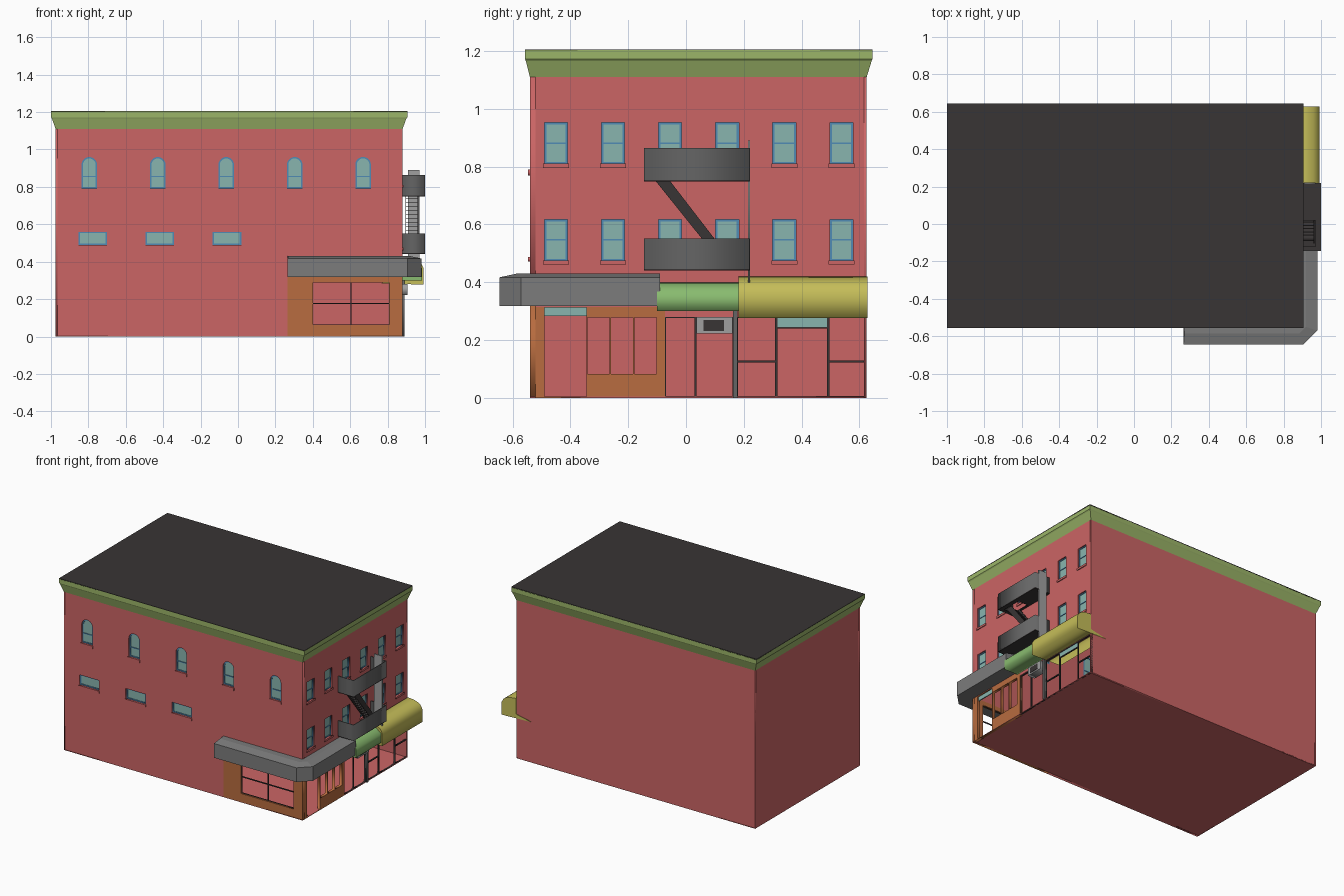
import bpy, bmesh, math
from mathutils import Matrix

if "Cube" in bpy.data.objects:
    bpy.data.objects.remove(bpy.data.objects["Cube"])


def mat(name, r, g, b):
    m = bpy.data.materials.new(name)
    m.diffuse_color = (r, g, b, 1)
    m.use_nodes = True
    m.node_tree.nodes["Principled BSDF"].inputs["Base Color"].default_value = m.diffuse_color
    return m


RED = mat("brick_red", 0.60, 0.13, 0.13)
GREEN = mat("cornice_green", 0.33, 0.46, 0.14)
SIGN = mat("sign_green", 0.25, 0.50, 0.16)
TEAL = mat("glass_teal", 0.25, 0.46, 0.43)
BLUE = mat("frame_blue", 0.08, 0.26, 0.46)
ORANGE = mat("shop_orange", 0.48, 0.15, 0.05)
YELLOW = mat("awning_yellow", 0.56, 0.51, 0.10)
GREY = mat("awning_grey", 0.20, 0.20, 0.20)
LIGHT = mat("light_grey", 0.35, 0.35, 0.35)
IRON = mat("iron", 0.13, 0.13, 0.13)
DARK = mat("dark", 0.04, 0.035, 0.035)

AXES = {  # extrusion axis -> rotation: outlines are (y,z), (x,z) or (x,y)
    'x': Matrix(((0, 0, 1), (1, 0, 0), (0, 1, 0))),
    'y': Matrix(((1, 0, 0), (0, 0, -1), (0, 1, 0))),
    'z': Matrix.Identity(3),
}


def panel(name, axis, loops, d0, d1, material):
    """Flat outlines (nested ones become holes) extruded from d0 to d1 along an axis."""
    cu = bpy.data.curves.new(name, 'CURVE')
    cu.dimensions, cu.fill_mode = '2D', 'BOTH'
    cu.extrude = abs(d1 - d0) / 2
    for pts in loops:
        s = cu.splines.new('POLY')
        s.points.add(len(pts) - 1)
        for p, (u, v) in zip(s.points, pts):
            p.co = (u, v, 0, 1)
        s.use_cyclic_u = True
    ob = bpy.data.objects.new(name, cu)
    bpy.context.collection.objects.link(ob)
    mw = AXES[axis].to_4x4()
    mw['xyz'.index(axis)][3] = (d0 + d1) / 2
    ob.matrix_world = mw
    cu.materials.append(material)
    bpy.ops.object.select_all(action='DESELECT')
    ob.select_set(True)
    bpy.context.view_layer.objects.active = ob
    bpy.ops.object.convert(target='MESH')
    return bpy.context.object


def loft(name, rings, material, cap=True):
    bm = bmesh.new()
    vs = [[bm.verts.new((x, y, z)) for x, y in pts] for pts, z in rings]
    n = len(vs[0])
    for a, b in zip(vs, vs[1:]):
        for i in range(n):
            bm.faces.new((a[i], a[(i + 1) % n], b[(i + 1) % n], b[i]))
    if cap:
        bm.faces.new(vs[0][::-1])
        bm.faces.new(vs[-1])
    bmesh.ops.recalc_face_normals(bm, faces=bm.faces)
    me = bpy.data.meshes.new(name)
    bm.to_mesh(me)
    bm.free()
    me.materials.append(material)
    bpy.context.collection.objects.link(bpy.data.objects.new(name, me))


def rect(a, b, c, d):
    """Rectangle from u range a..b and v range c..d."""
    return [(a, c), (b, c), (b, d), (a, d)]


def arch(u, w, z0, z1):
    r = w / 2
    arc = [(u + r * math.cos(math.pi * i / 10), z1 - r + r * math.sin(math.pi * i / 10)) for i in range(11)]
    return [(u - r, z0), (u + r, z0)] + arc


X0, X1, Y0, Y1, T = -0.975, 0.88, -0.54, 0.625, 0.02

# Window layout
arch_u = [-0.795 + 0.366 * i for i in range(5)]
slot_u = [-0.777 + 0.359 * i for i in range(3)]
side_u = [-0.45 + 0.1975 * i for i in range(6)]
side_z = (0.475, 0.81)
front_open = [arch(u, 0.084, 0.79, 0.96) for u in arch_u] + \
             [rect(u - 0.077, u + 0.077, 0.488, 0.56) for u in slot_u]
side_open = [rect(u - 0.04, u + 0.04, z, z + 0.142) for u in side_u for z in side_z]

# Hollow brick shell
panel("front_wall", 'y', [[(X0, 0), (0.265, 0), (0.265, 0.32), (X1, 0.32), (X1, 1.12), (X0, 1.12)]] + front_open,
      Y0, Y0 + T, RED)
panel("right_wall", 'x', [[(Y0 + T, 0.315), (-0.073, 0.315), (-0.073, 0.28), (Y1 - 0.01, 0.28),
                           (Y1 - 0.01, 1.12), (Y0 + T, 1.12)]] + side_open, X1 - T, X1, RED)
panel("back_wall", 'y', [rect(X0, X1, 0, 1.12)], Y1 - 0.01, Y1, RED)
panel("left_wall", 'x', [rect(Y0, Y1, 0, 1.12)], X0, X0 + 0.01, RED)
panel("floor", 'z', [rect(X0, X1, Y0, Y1)], 0, 0.004, RED)

# Cornice and roof
top = rect(-1, 0.905, -0.557, 0.645)
loft("cornice", [(rect(X0, X1, Y0, Y1), 1.11), (rect(-0.995, 0.9, -0.554, 0.642), 1.165), (top, 1.172), (top, 1.203)],
     GREEN, cap=False)
panel("roof", 'z', [top], 1.199, 1.205, DARK)

# Upper windows: frames with a cross bar, glass, sills
frames = []
for u in arch_u:
    frames += [arch(u, 0.084, 0.79, 0.96), rect(u - 0.034, u + 0.034, 0.798, 0.853), arch(u, 0.068, 0.859, 0.952)]
for u in slot_u:
    frames += [rect(u - 0.077, u + 0.077, 0.488, 0.56), rect(u - 0.068, u + 0.068, 0.496, 0.553)]
panel("front_window_frames", 'y', frames, Y0 + 0.008, Y0 + T, BLUE)
panel("front_window_glass", 'y', front_open, Y0 + 0.012, Y0 + 0.016, TEAL)
panel("front_sills", 'y', [rect(u - 0.046, u + 0.046, 0.77, 0.79) for u in arch_u] +
      [rect(u - 0.08, u + 0.08, 0.472, 0.488) for u in slot_u], Y0 - 0.006, Y0 + 0.01, RED)
frames = []
for u in side_u:
    for z in side_z:
        frames += [rect(u - 0.04, u + 0.04, z, z + 0.142), rect(u - 0.033, u + 0.033, z + 0.006, z + 0.069),
                   rect(u - 0.033, u + 0.033, z + 0.074, z + 0.136)]
panel("side_window_frames", 'x', frames, X1 - 0.008, X1 - T, BLUE)
panel("side_window_glass", 'x', side_open, X1 - 0.016, X1 - 0.012, TEAL)
panel("side_sills", 'x', [rect(u - 0.045, u + 0.045, z - 0.014, z) for u in side_u for z in side_z],
      X1 - 0.01, X1 + 0.006, RED)

# Orange corner shop with open windows
panel("corner_shop_front", 'y', [rect(0.265, X1, 0, 0.32), rect(0.40, 0.81, 0.062, 0.29)], Y0, Y0 + T, ORANGE)
panel("corner_shop_bars", 'y', [rect(0.40, 0.81, 0.062, 0.29)] +
      [rect(a, a + 0.2, c, c + 0.108) for a in (0.402, 0.608) for c in (0.065, 0.18)], Y0 + 0.008, Y0 + 0.014, DARK)
panel("corner_shop_side", 'x', [rect(Y0 + T, -0.073, 0, 0.315), rect(-0.49, -0.345, 0.004, 0.312)] +
      [rect(a, a + 0.076, 0.082, 0.278) for a in (-0.341, -0.259, -0.178)], X1 - T, X1, ORANGE)
panel("corner_door_transom", 'x', [rect(-0.49, -0.345, 0.283, 0.313)], X1 - 0.015, X1 - 0.008, TEAL)

# Dark-framed shop fronts
panel("shop_frames", 'x', [rect(-0.073, Y1, 0, 0.28)] +
      [rect(a, b, c, d) for a, b, c, d in (
          (-0.07, 0.03, 0.006, 0.276), (0.036, 0.16, 0.006, 0.276), (0.18, 0.308, 0.006, 0.123),
          (0.18, 0.308, 0.13, 0.276), (0.316, 0.488, 0.006, 0.24), (0.316, 0.488, 0.246, 0.276),
          (0.496, 0.621, 0.006, 0.123), (0.496, 0.621, 0.13, 0.276))], X1 - 0.012, X1 - 0.003, DARK)
panel("shop_transom", 'x', [rect(0.316, 0.488, 0.246, 0.276)], X1 - 0.01, X1 - 0.006, TEAL)
panel("drain_pipe", 'x', [rect(0.162, 0.178, 0, 0.30)], X1 - 0.005, X1 + 0.01, IRON)
panel("air_conditioner", 'x', [rect(0.036, 0.16, 0.222, 0.28)], X1 - 0.03, X1 + 0.025, LIGHT)
panel("air_conditioner_grille", 'x', [rect(0.06, 0.132, 0.232, 0.27)], X1 + 0.02, X1 + 0.027, DARK)

# Awnings
low = [(0.265, Y0), (0.265, -0.645), (0.905, -0.645), (0.98, -0.57), (0.98, -0.09), (X1, -0.09), (X1, Y0)]
high = [(0.265, Y0), (0.27, -0.585), (0.885, -0.585), (0.92, -0.55), (0.92, -0.09), (X1, -0.09), (X1, Y0)]
loft("corner_awning", [(low, 0.317), (low, 0.417), (high, 0.43)], GREY)
panel("green_awning", 'y', [[(X1, 0.30), (0.985, 0.30), (0.985, 0.365), (0.94, 0.395), (X1, 0.40)]],
      -0.10, 0.195, SIGN)
panel("yellow_awning", 'y', [[(0.76, 0.285), (0.993, 0.277), (0.993, 0.365), (0.98, 0.39), (0.96, 0.405),
                              (0.93, 0.415), (X1, 0.42), (X1, 0.31)]], 0.182, 0.628, YELLOW)

# Fire escape: two open-topped landings
FX, FA, FB = 1.0, -0.145, 0.22
for level, z0, z1 in (("lower", 0.44, 0.552), ("upper", 0.748, 0.864)):
    hole = [rect(0.895, 0.97, -0.12, 0.02)] if level == "upper" else []
    panel(level + "_landing_floor", 'z', [rect(X1, FX, FA, FB)] + hole, z0, z0 + 0.006, DARK)
    panel(level + "_landing_rail", 'z', [[(X1, FA), (FX, FA), (FX, FB), (X1, FB), (X1, FB - 0.004),
                                          (FX - 0.004, FB - 0.004), (FX - 0.004, FA + 0.004), (X1, FA + 0.004)]],
          z0 + 0.004, z1, IRON)

# Stair between landings and the ladder
for i, x in enumerate((0.895, 0.961)):
    panel("stair_stringer_%d" % (i + 1), 'x', [[(-0.105, 0.75), (0.14, 0.445), (0.18, 0.445), (-0.055, 0.75)]],
          x, x + 0.004, DARK)
treads = []
for i in range(14):
    y, z = -0.09 + 0.0175 * i, 0.735 - 0.0215 * i
    treads.append(rect(y, y + 0.03, z, z + 0.004))
panel("stair_treads", 'x', treads, 0.897, 0.963, DARK)
panel("escape_ladder", 'y', [rect(0.908, 0.97, 0.40, 0.89)], 0.214, 0.222, LIGHT)
